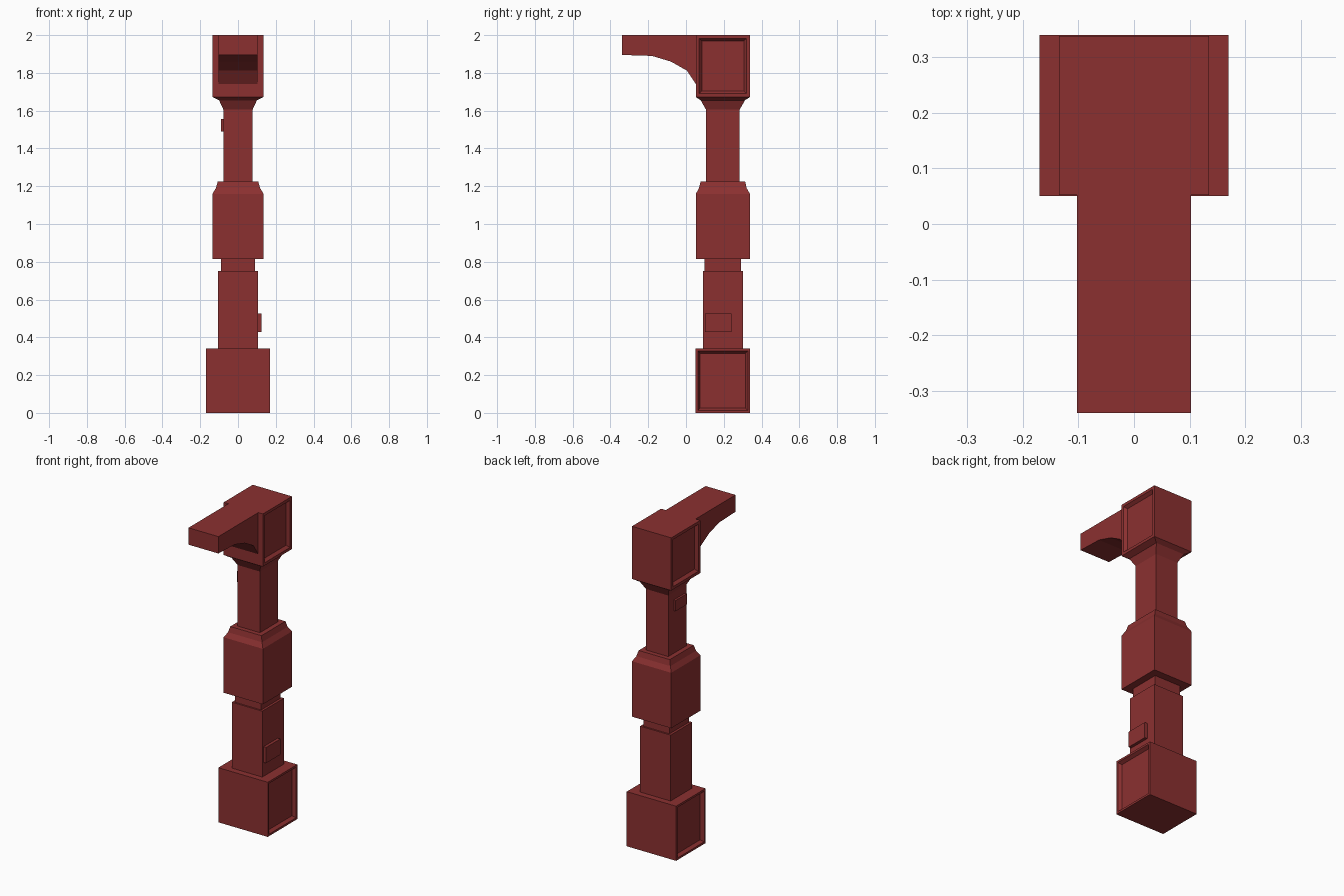
import bpy, bmesh

if "Cube" in bpy.data.objects:
    bpy.data.objects.remove(bpy.data.objects["Cube"])

CY = 0.195  # depth centre of the column

red = bpy.data.materials.new("red_paint")
red.diffuse_color = (0.26, 0.03, 0.03, 1)
red.use_nodes = True
red.node_tree.nodes["Principled BSDF"].inputs["Base Color"].default_value = red.diffuse_color


def finish(bm, name):
    bmesh.ops.recalc_face_normals(bm, faces=bm.faces)
    mesh = bpy.data.meshes.new(name)
    bm.to_mesh(mesh)
    bm.free()
    mesh.materials.append(red)
    ob = bpy.data.objects.new(name, mesh)
    bpy.context.collection.objects.link(ob)
    return ob


def stack(name, rings, cx=0.0, cy=CY, panel=None):
    """Loft rectangles given as (z, half width, half depth).
    panel = (margin, bevel, depth) sinks a panel into both sides."""
    bm = bmesh.new()
    loops = []
    for z, hx, hy in rings:
        loops.append([bm.verts.new((cx + sx * hx, cy + sy * hy, z))
                      for sx, sy in ((-1, -1), (1, -1), (1, 1), (-1, 1))])
    for a, b in zip(loops, loops[1:]):
        for i in range(4):
            j = (i + 1) % 4
            bm.faces.new((a[i], a[j], b[j], b[i]))
    bm.faces.new(loops[0][::-1])
    bm.faces.new(loops[-1])
    bm.normal_update()
    if panel:
        margin, bevel, depth = panel
        zs = max(rings[i + 1][0] - rings[i][0] for i in range(len(rings) - 1))
        sides = [f for f in bm.faces if abs(f.normal.x) > 0.99
                 and f.calc_area() > 0.9 * zs * 0.27]
        for f in sides:
            bmesh.ops.inset_region(bm, faces=[f], thickness=margin)
            bmesh.ops.inset_region(bm, faces=[f], thickness=bevel, depth=-depth)
    return finish(bm, name)


# Column, from the ground up
stack("base_block", [(0, 0.17, 0.145), (0.34, 0.17, 0.145)], panel=(0.018, 0.017, 0.02))
stack("lower_shaft", [(0.34, 0.105, 0.106), (0.75, 0.105, 0.106)])
stack("neck", [(0.75, 0.09, 0.096), (0.815, 0.09, 0.096)])
stack("middle_block", [(0.815, 0.135, 0.143), (1.16, 0.135, 0.143),
                       (1.19, 0.117, 0.126), (1.225, 0.107, 0.118)])
stack("upper_shaft", [(1.225, 0.077, 0.089), (1.605, 0.077, 0.089), (1.655, 0.1, 0.117)])
stack("capital_block", [(1.655, 0.1, 0.117), (1.672, 0.135, 0.143), (2.0, 0.135, 0.143)],
      panel=(0.025, 0.02, 0.018))

# Small raised plaques on the shafts
stack("lower_plaque", [(0.427, 0.0125, 0.07), (0.525, 0.0125, 0.07)], cx=0.111, cy=0.17)
stack("upper_plaque", [(1.49, 0.009, 0.055), (1.557, 0.009, 0.055)], cx=-0.081, cy=0.175)

# Bracket arm with a faceted curved underside, extruded across x
profile = [(0.056, 2.0), (-0.34, 2.0), (-0.34, 1.895), (-0.18, 1.89),
           (-0.08, 1.86), (0.005, 1.812), (0.056, 1.735)]
bm = bmesh.new()
face = bm.faces.new([bm.verts.new((-0.103, y, z)) for y, z in profile])
ext = bmesh.ops.extrude_face_region(bm, geom=[face], use_keep_orig=True)
verts = [g for g in ext["geom"] if isinstance(g, bmesh.types.BMVert)]
bmesh.ops.translate(bm, verts=verts, vec=(0.206, 0, 0))
finish(bm, "bracket_arm")
